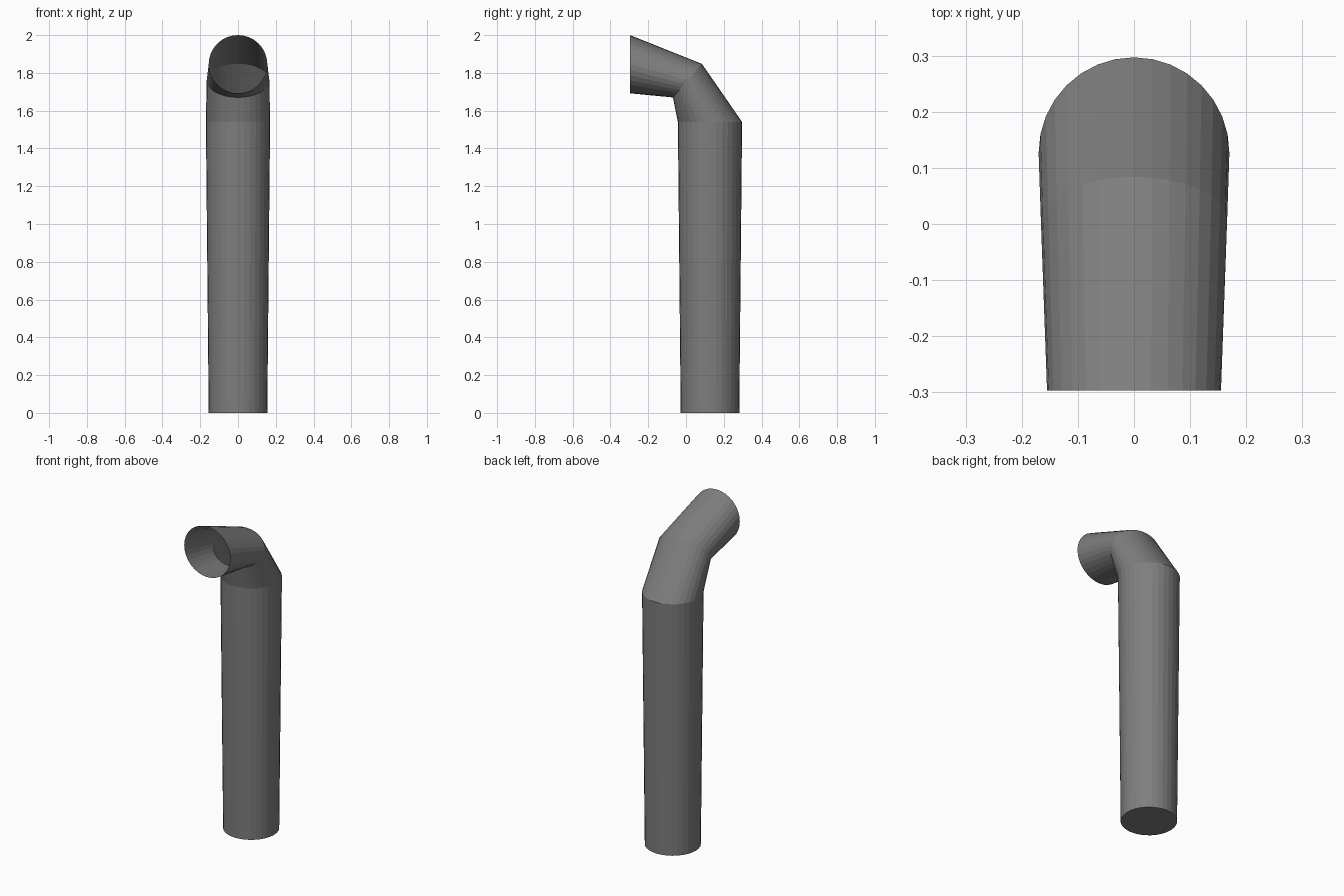
import bpy, bmesh, math

if "Cube" in bpy.data.objects:
    bpy.data.objects.remove(bpy.data.objects["Cube"])

SIDES = 32
# Each ring: half width in x, front/lower (y, z), back/upper (y, z)
RINGS = [
    (0.155, (-0.028, 0.0), (0.282, 0.0)),
    (0.170, (-0.043, 1.54), (0.297, 1.54)),
    (0.166, (-0.069, 1.67), (0.084, 1.848)),
    (0.155, (-0.297, 1.692), (-0.297, 2.0)),
]

bm = bmesh.new()


def make_ring(half_x, front, back):
    verts = []
    for i in range(SIDES):
        a = 2 * math.pi * i / SIDES
        t = (1 + math.sin(a)) / 2
        verts.append(bm.verts.new((half_x * math.cos(a),
                                   front[0] + (back[0] - front[0]) * t,
                                   front[1] + (back[1] - front[1]) * t)))
    return verts


rings = [make_ring(*r) for r in RINGS]

# Pipe walls, left open at the mouth
for lo, hi in zip(rings, rings[1:]):
    for i in range(SIDES):
        j = (i + 1) % SIDES
        bm.faces.new((lo[i], lo[j], hi[j], hi[i]))

# Closed base
bm.faces.new(rings[0][::-1])

mesh = bpy.data.meshes.new("bent_pipe")
bm.to_mesh(mesh)
bm.free()

# Dark grey metal
metal = bpy.data.materials.new("dark_metal")
metal.diffuse_color = (0.21, 0.21, 0.21, 1)
metal.use_nodes = True
metal.node_tree.nodes["Principled BSDF"].inputs["Base Color"].default_value = metal.diffuse_color
mesh.materials.append(metal)

pipe = bpy.data.objects.new("bent_pipe", mesh)
bpy.context.collection.objects.link(pipe)
